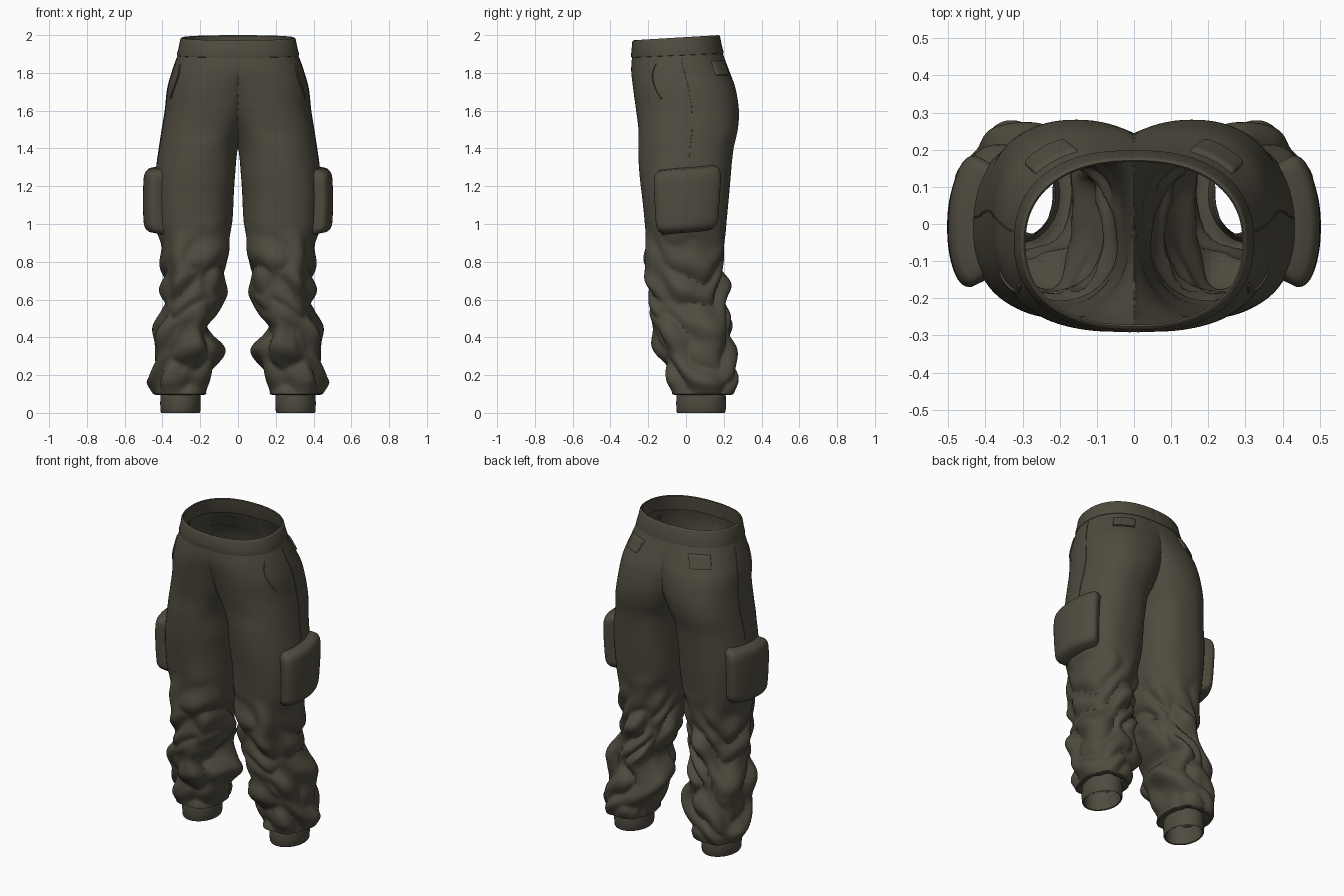
import bpy, bmesh, math
from mathutils import Vector, noise

cube = bpy.data.objects.get("Cube")
if cube:
    bpy.data.objects.remove(cube, do_unlink=True)

# One cloth colour for every part
cloth = bpy.data.materials.new("dark_olive_cloth")
cloth.use_nodes = True
OLIVE = (0.080, 0.071, 0.050, 1)
cloth.diffuse_color = OLIVE
shader = cloth.node_tree.nodes["Principled BSDF"]
shader.inputs["Base Color"].default_value = OLIVE
shader.inputs["Roughness"].default_value = 0.9

# Left half profile: height, outer x, inner x, front y, back y
# (a negative inner x means the two halves join on the centre line)
PROFILE = [
    (.10, .445, .165, -.08, .25),
    (.18, .455, .15, -.09, .28),
    (.33, .44, .095, -.145, .25),
    (.45, .42, .15, -.18, .235),
    (.52, .405, .11, -.2, .23),
    (.62, .40, .065, -.195, .195),
    (.70, .395, .08, -.2, .2),
    (.78, .40, .065, -.222, .2),
    (.88, .41, .05, -.215, .205),
    (1.0, .43, .03, -.222, .215),
    (1.25, .435, .012, -.243, .235),
    (1.4, .42, 0, -.25, .25),
    (1.5, .405, -.04, -.25, .272),
    (1.6, .387, -.09, -.262, .28),
    (1.72, .372, -.15, -.28, .262),
    (1.82, .345, -.24, -.29, .225),
    (1.92, .315, -.3, -.285, .19),
    (2.0, .3, -.3, -.28, .175),
]


def clamp(t):
    return max(0.0, min(1.0, t))


def slope(i, k):
    lo, hi = PROFILE[max(i - 1, 0)], PROFILE[min(i + 1, len(PROFILE) - 1)]
    return (hi[k] - lo[k]) / (hi[0] - lo[0])


def section(z):
    """Smoothly interpolated outer, inner, front and back extents."""
    z = max(PROFILE[0][0], min(PROFILE[-1][0], z))
    i = max(j for j in range(len(PROFILE) - 1) if PROFILE[j][0] <= z)
    p, q = PROFILE[i], PROFILE[i + 1]
    h = q[0] - p[0]
    t = (z - p[0]) / h
    out = []
    for k in range(1, 5):
        a, b = slope(i, k) * h, slope(i + 1, k) * h
        d = q[k] - p[k]
        out.append(p[k] + t * (a + t * (3 * d - 2 * a - b + t * (a + b - 2 * d))))
    return out


def power(v, e):
    return math.copysign(abs(v) ** e, v)


def wrinkle(a, z):
    """Puffy slanted folds, strongest on the lower leg."""
    low = clamp((1.02 - z) / 0.3) * clamp((z - 0.06) / 0.1)
    c, s = math.cos(a), math.sin(a)
    fold = abs(noise.noise(Vector((c * 1.1, s * 1.1 + 5, z * 6 + c * .6 + s * .5))))
    soft = noise.noise(Vector((c * 1.5, s * 1.5, z * 4)))
    high = clamp((1.75 - z) / 0.3)
    return low * (0.085 * fold - 0.02) + 0.008 * soft * high


def surface(a, z, push=0.0):
    """Point on the cloth at angle a (0 = outer side) and height z."""
    xo, xi, yf, yb = section(z)
    r = push + wrinkle(a, z)
    e = 2 / 2.3
    x = (xo + xi) / 2 + ((xo - xi) / 2 + r) * power(math.cos(a), e)
    y = (yf + yb) / 2 + ((yb - yf) / 2 + r) * power(math.sin(a), e)
    x = max(x, 0.0 if z > 1.39 else 0.006)
    tilt = clamp((z - 1.75) / 0.2)
    return Vector((x, y, z + 0.06 * (y - 0.175) * tilt))


def cuff_surface(a, z, push=0.0):
    return Vector((.305 + (.105 + push) * math.cos(a),
                   .08 + (.13 + push) * math.sin(a), z))


def finish(name, bm, angle=50):
    """Turn a left half into a mirrored, smooth shaded object."""
    middle = [f for f in bm.faces if all(v.co.x < 1e-5 for v in f.verts)]
    bmesh.ops.delete(bm, geom=middle, context="FACES")
    bmesh.ops.remove_doubles(bm, verts=bm.verts, dist=1e-5)
    mesh = bpy.data.meshes.new(name)
    bm.to_mesh(mesh)
    bm.free()
    mesh.materials.append(cloth)
    ob = bpy.data.objects.new(name, mesh)
    bpy.context.collection.objects.link(ob)
    bpy.ops.object.select_all(action="DESELECT")
    ob.select_set(True)
    bpy.context.view_layer.objects.active = ob
    bpy.ops.object.shade_smooth_by_angle(angle=math.radians(angle))
    mirror = ob.modifiers.new("mirror", "MIRROR")
    mirror.use_clip = True
    mirror.merge_threshold = 0.0005
    return ob


def grid(name, rows, closed):
    """Skin rows of points, running upwards, with quads."""
    bm = bmesh.new()
    vs = [[bm.verts.new(p) for p in row] for row in rows]
    n = len(vs[0])
    for lower, upper in zip(vs, vs[1:]):
        for i in range(n if closed else n - 1):
            j = (i + 1) % n
            bm.faces.new((lower[i], lower[j], upper[j], upper[i]))
    return finish(name, bm)


def tube(name, rings, where, n=96):
    turn = [math.tau * i / n for i in range(n)]
    return grid(name, [[where(a, z, p) for a in turn] for z, p in rings], True)


def patch(name, a0, a1, z0, z1, depth, bow=0.0, lift=0.0, corner=8, nu=40, nv=40):
    """Raised rounded panel that follows the cloth."""
    rows = []
    for j in range(nv + 1):
        v = 2 * j / nv - 1
        row = []
        for i in range(nu + 1):
            u = 2 * i / nu - 1
            a = (a0 + a1) / 2 + u * (a1 - a0) / 2 + bow * (1 - v * v)
            z = (z0 + z1) / 2 + v * (z1 - z0) / 2 + lift * u
            d = 1 - abs(u) ** corner - abs(v) ** corner
            rise = depth * d ** 0.4 if d > 0 else -0.004
            row.append(surface(a, z, rise))
        rows.append(row)
    return grid(name, rows, False)


# Trouser body, with the hem tucked in over the cuff
hem = [(.11, -.05), (.098, -.03), (.096, -.012)]
body = [(.10 + 1.81 * i / 150, 0) for i in range(151)]
tube("trouser_legs", hem + body, surface)

# Waistband with a rolled rim and an inner facing
tube("waistband", [(1.9, -.004), (1.903, .003), (1.912, .006), (1.95, .005),
                   (1.99, .004), (1.998, .001), (2.0, -.004), (1.996, -.009),
                   (1.95, -.011), (1.9, -.012)], surface)

# Ankle cuffs
tube("ankle_cuffs", [(.14, -.012), (.1, 0), (.05, .002), (.008, 0), (0, -.004),
                     (.004, -.01), (.12, -.016)], cuff_surface, 48)

# Cargo pockets on the outer thighs
patch("cargo_pockets", -.62, .72, .955, 1.3, .064, lift=.015)

# Flaps of the back pockets
patch("back_pocket_flaps", .72, 1.22, 1.785, 1.865, .012, corner=10, nv=20)

# Slanted lips of the front pockets
patch("front_pocket_lips", -.47, -.42, 1.66, 1.86, .006, bow=-.14, nu=8)

# Outer side seams
patch("side_seams", .05, .07, 1.3, 1.9, .003, nu=6)
